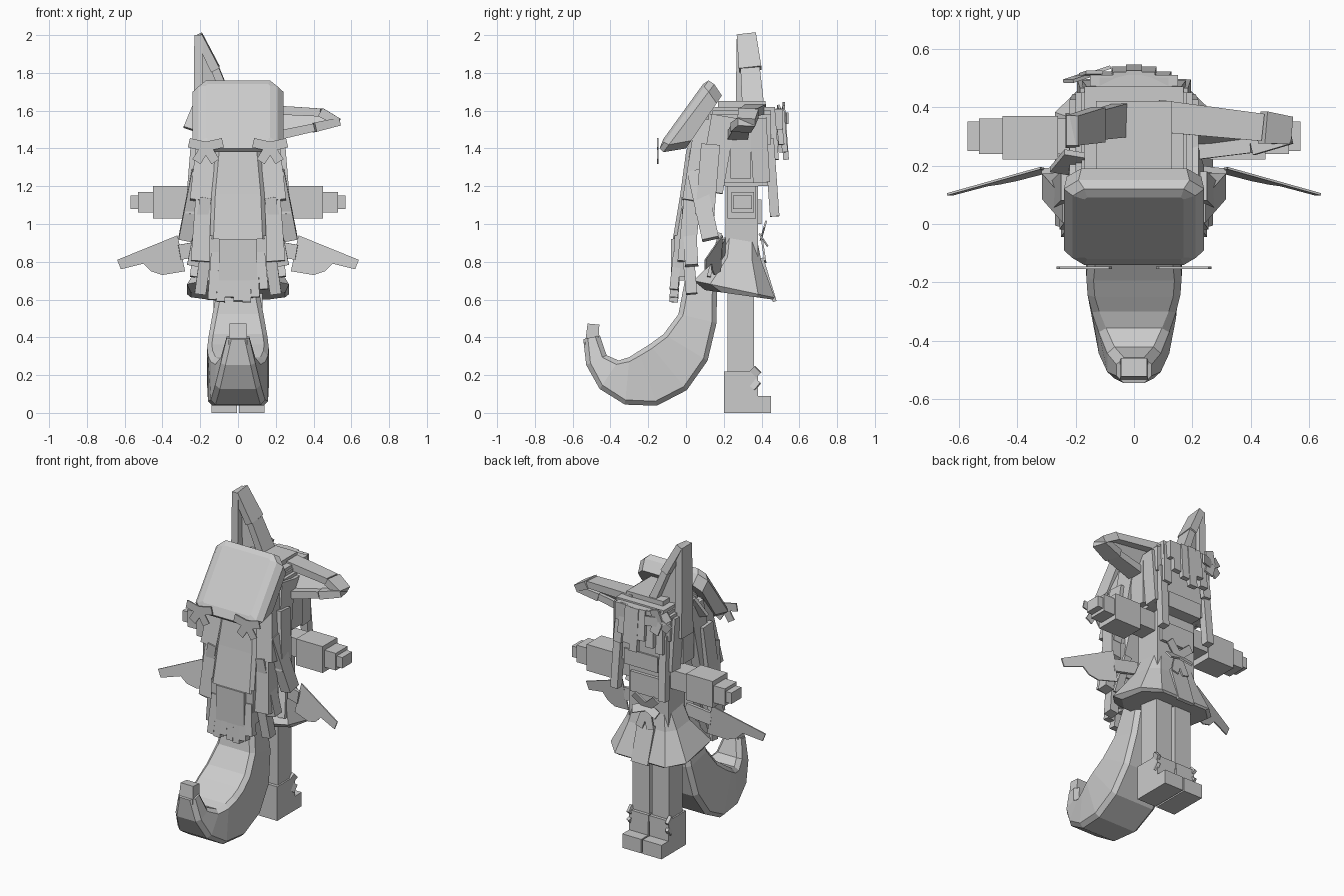
import bpy, bmesh, math, random
from mathutils import Vector
from mathutils.geometry import interpolate_bezier

old = bpy.data.objects.get("Cube")
if old:
    bpy.data.objects.remove(old)

random.seed(4)
GREY = (.6, .6, .6, 1)
mat = bpy.data.materials.new("plain grey")
mat.use_nodes = True
mat.diffuse_color = GREY
mat.node_tree.nodes["Principled BSDF"].inputs["Base Color"].default_value = GREY


def loft(name, rings, both=False):
    """Skin between equal rings of points, capped; both mirrors it across x."""
    bm = bmesh.new()
    loops = [[bm.verts.new(point) for point in ring] for ring in rings]
    for lower, upper in zip(loops, loops[1:]):
        for i in range(len(lower)):
            bm.faces.new((lower[i - 1], lower[i], upper[i], upper[i - 1]))
    bm.faces.new(loops[0])
    bm.faces.new(loops[-1])
    bmesh.ops.recalc_face_normals(bm, faces=bm.faces)
    mesh = bpy.data.meshes.new(name)
    bm.to_mesh(mesh)
    bm.free()
    mesh.materials.append(mat)
    obj = bpy.data.objects.new(name, mesh)
    bpy.context.collection.objects.link(obj)
    if both:
        obj.modifiers.new("mirror", 'MIRROR').use_mirror_merge = False


def section(start, end, half_width, chamfer):
    """Chamfered rectangle from start to end, both (y, z), centred on x."""
    start, end = Vector((0, *start)), Vector((0, *end))
    middle, half = (start + end) / 2, (end - start) / 2
    inner_x, inner = half_width - chamfer, 1 - chamfer / half.length
    quarter = [(half_width, inner), (inner_x, 1)]
    side = quarter + [(-x, t) for x, t in reversed(quarter)]
    outline = side + [(-x, -t) for x, t in side]
    return [middle + half * t + Vector((x, 0, 0)) for x, t in outline]


def bar(name, start, end, width, depth, hint=(1, 0, 0), taper=1, both=False):
    """Slab from start to end, its width lying along the hint direction."""
    start, end, hint = Vector(start), Vector(end), Vector(hint)
    axis = (end - start).normalized()
    across = (hint - axis * hint.dot(axis)).normalized() * width / 2
    out = axis.cross(across).normalized() * depth / 2
    corners = [across + out, out - across, -across - out, across - out]
    loft(name, [[start + c for c in corners], [end + c * taper for c in corners]], both)


def box(name, low, high, both=False):
    (left, front, bottom), (right, back, top) = low, high
    base = [(left, front), (right, front), (right, back), (left, back)]
    loft(name, [[(x, y, z) for x, y in base] for z in (bottom, top)], both)


# legs and boots
box("leg", (.01, .22, .1), (.13, .36, .7), both=True)
box("boot_shaft", (.005, .2, 0), (.14, .38, .2), both=True)
box("boot_cuff", (.003, .2, .18), (.14, .38, .22), both=True)
box("boot_toe", (.005, .36, 0), (.14, .45, .09), both=True)
for height in (.14, .23):
    bar("boot_bow", (.12, .33, .18), (.14, .38, height), width=.02, depth=.05, both=True)

# arms held straight out
box("upper_arm", (.1, .24, 1.07), (.3, .36, 1.19), both=True)
box("sleeve", (.26, .22, 1.03), (.45, .37, 1.2), both=True)
box("hand", (.4, .24, 1.06), (.53, .36, 1.17), both=True)
box("fingers", (.5, .25, 1.08), (.57, .35, 1.15), both=True)

# torso and flared skirt
box("torso", (-.14, .21, .8), (.14, .38, 1.2))
box("chest", (-.12, .3, 1), (.12, .4, 1.13))
box("neck", (-.05, .25, 1.1), (.05, .35, 1.3))
loft("skirt", [section((.2, .93), (.38, .9), half_width=.14, chamfer=.03),
               section((.17, .83), (.4, .8), half_width=.18, chamfer=.05),
               section((.04, .7), (.47, .61), half_width=.27, chamfer=.09),
               section((.1, .65), (.46, .6), half_width=.25, chamfer=.09)])
for x, z in ((.08, 1), (.09, .9), (.04, .8)):
    bar("chest_bow", (0, .4, .93), (x, .42, z), width=.05, depth=.01, both=True)
bar("skirt_flap", (0, .4, .82), (0, .47, .59), width=.12, depth=.02)

# head under a stepped cap of hair
box("head", (-.18, .14, 1.22), (.18, .45, 1.6))
box("chin", (-.12, .2, 1.2), (.12, .46, 1.3))
box("hair_crown", (-.13, .17, 1.5), (.13, .42, 1.65))
box("hair_middle", (-.17, .13, 1.5), (.17, .47, 1.62))
box("hair_cap", (-.2, .12, 1.42), (.2, .45, 1.58))
box("fringe_top", (-.15, .4, 1.5), (.15, .51, 1.61))
for i in range(-3, 4):
    y = .53 - i * i * .006
    tip = (i * .05, y, 1.34 + i % 3 * .04)
    bar("fringe_lock", (i * .045, y - .02, 1.61), tip, width=.055, depth=.03)
bar("front_lock", (.16, .44, 1.45), (.17, .47, 1.04), width=.05, depth=.05, both=True)
bar("cheek_lock", (.2, .38, 1.56), (.19, .4, 1.22), width=.04, depth=.09, both=True)
bar("temple_lock", (.2, .29, 1.56), (.2, .29, 1.24), width=.04, depth=.11, both=True)
bar("nape_lock", (.19, .2, 1.57), (.21, .13, 1.17), width=.06, depth=.13, both=True)

# flower and bow on one side of the head
flower = Vector((-.16, .51, 1.56))
for i in range(5):
    angle = math.tau * i / 5
    x, z = math.cos(angle), math.sin(angle)
    petal = Vector((x, x / 3, z)) * .08
    bar("flower_petal", flower, flower + petal, width=.06, depth=.012, hint=(-z, 0, x))
bar("head_bow", (-.2, .24, 1.62), (-.25, .18, 1.5), width=.08, depth=.02)


# each ear is a frame of bent rails meeting at the tip, with a thin lining between
def ear(name, rails, width, depth, hint):
    for rail in rails:
        for start, end in zip(rail, rail[1:]):
            bar(name + "_rail", start, end, width, depth, hint, taper=.85)
    outline = [Vector(point) for point in rails[0] + rails[1][-2::-1]]
    lining = Vector((0, .015, 0))
    loft(name + "_lining", [[p - lining for p in outline], [p + lining for p in outline]])


tip = (-.21, .32, 2)
ear("upright_ear", [[(-.21, .32, 1.42), tip],
                    [(-.02, .36, 1.57), (-.12, .34, 1.82), tip]],
    width=.05, depth=.12, hint=(1, 0, 0))
tip = (.53, .32, 1.54)
ear("folded_ear", [[(.08, .37, 1.61), (.44, .33, 1.59), tip],
                   [(.17, .27, 1.46), (.4, .29, 1.51), tip]],
    width=.11, depth=.05, hint=(0, 1, 0))

# padded square headpiece with ribbon bows
loft("headpiece", [section((-.12, 1.45), (.09, 1.74), half_width=.17, chamfer=.01),
                   section((-.14, 1.4), (.12, 1.76), half_width=.21, chamfer=.04),
                   section((-.12, 1.38), (.15, 1.74), half_width=.24, chamfer=.05),
                   section((0, 1.4), (.19, 1.68), half_width=.23, chamfer=.05)])
knot = Vector((.17, -.15, 1.41))
for x, z in ((.09, .02), (.05, -.08)):
    for flip in (1, -1):
        loop = Vector((x * flip, 0, z))
        bar("headpiece_bow", knot, knot + loop, width=.05, depth=.008,
            hint=(-z, 0, x * flip), both=True)

# long hair down the back
loft("back_hair", [section((.06, 1.58), (.2, 1.58), half_width=.15, chamfer=.02),
                   section((0, 1.38), (.17, 1.38), half_width=.12, chamfer=.02),
                   section((-.03, 1.16), (.1, 1.16), half_width=.14, chamfer=.02),
                   section((-.07, .92), (.03, .92), half_width=.15, chamfer=.02)])
box("lower_hair", (-.15, -.06, .72), (.15, .02, .94))
box("lower_hair_panel", (-.1, -.08, .7), (.1, 0, .92))
for i in range(-3, 4):
    tip = (i * .046, -.065, .58 + random.random() * .08)
    bar("hair_end", (i * .04, -.045, .85), tip, width=.045, depth=.045)
bar("back_lock_top", (.15, .1, 1.55), (.2, .03, 1.12), width=.11, depth=.1, both=True)
bar("back_lock_low", (.17, .04, 1.2), (.2, 0, .8), width=.1, depth=.09, both=True)
bar("wide_strand", (.21, .05, 1.28), (.28, .13, .92), width=.07, depth=.09, both=True)
bar("outer_strand", (.22, .13, 1.42), (.25, .1, 1.05), width=.06, depth=.1, both=True)
bar("inner_strand", (.17, .01, 1.14), (.24, .03, .78), width=.06, depth=.07, both=True)
bar("hip_strand", (.17, .01, .85), (.2, .03, .63), width=.06, depth=.06, both=True)

# sash ribbons and the flat feathered wings at the hips
bar("waist_ribbon", (.2, .18, .95), (.23, .12, .72), width=.05, depth=.02, both=True)
bar("sash_knot", (.14, .2, .88), (.31, .18, .85), width=.08, depth=.02,
    hint=(0, 0, 1), both=True)
wing = [(.32, .94), (.64, .81), (.62, .76), (.5, .79), (.46, .75), (.4, .73), (.28, .75)]
loft("sash_wing", [[(x, y - x * .24 + z * .1, z) for x, z in wing] for y in (.17, .178)],
     both=True)

# curled tail, thickest a little before the bend, with a narrow tip
spine = interpolate_bezier((0, .08, .7), (0, .1, .1), (0, -.5, .02), (0, -.5, .4), 9)
rings = []
for i, point in enumerate(spine):
    t = i / (len(spine) - 1)
    swell = math.sin(math.pi * t ** .85)
    along = spine[min(i + 1, len(spine) - 1)] - spine[max(i - 1, 0)]
    normal = along.cross((1, 0, 0)).normalized() * (.085 - t * .04 + swell ** 2 * .09)
    rings.append(section((point - normal).yz, (point + normal).yz,
                         half_width=.1 - t * .04 + swell * .08, chamfer=.025))
loft("tail", rings)
bar("tail_tip", (0, -.5, .36), (0, -.49, .47), width=.1, depth=.07, taper=.9)
